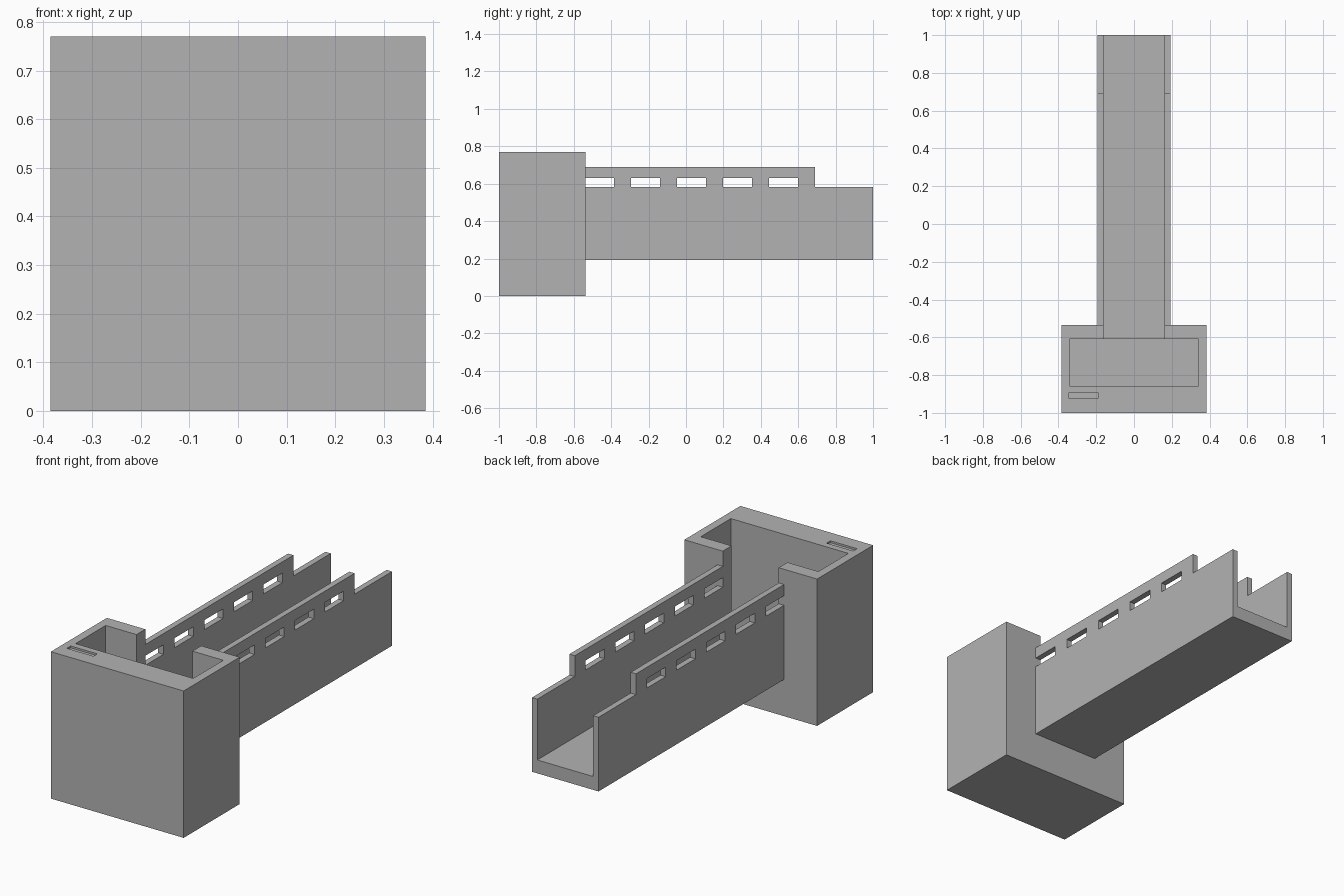
import bpy
import bmesh

cube = bpy.data.objects.get("Cube")
if cube:
    bpy.data.objects.remove(cube, do_unlink=True)

GREY = (0.45, 0.45, 0.45, 1.0)
grey = bpy.data.materials.new("plain grey")
grey.use_nodes = True
grey.diffuse_color = GREY
grey.node_tree.nodes["Principled BSDF"].inputs["Base Color"].default_value = GREY


def box(name, x, y, z):
    """Box from (min, max) pairs along each axis."""
    bm = bmesh.new()
    bmesh.ops.create_cube(bm, size=1)
    for v in bm.verts:
        v.co = [r[1] if c > 0 else r[0] for c, r in zip(v.co, (x, y, z))]
    mesh = bpy.data.meshes.new(name)
    bm.to_mesh(mesh)
    bm.free()
    mesh.materials.append(grey)
    obj = bpy.data.objects.new(name, mesh)
    bpy.context.collection.objects.link(obj)
    return obj


def cut(target, x, y, z):
    """Subtract a box from the target and discard the cutter."""
    cutter = box("cutter", x, y, z)
    cutter.hide_render = True
    mod = target.modifiers.new("cut", 'BOOLEAN')
    mod.operation = 'DIFFERENCE'
    mod.solver = 'EXACT'
    mod.object = cutter
    bpy.context.view_layer.objects.active = target
    bpy.ops.object.modifier_apply(modifier=mod.name)
    bpy.data.objects.remove(cutter, do_unlink=True)


HALF = 0.385          # half width of the housing
BACK = -0.536         # rear face of the housing
OUT, INN = 0.193, 0.162   # outer and inner half width of the channel
BOTTOM, FLOOR = 0.192, 0.262
ABOVE = 1.0

# Housing with its hopper, rear passage and shallow slot in the front rim
housing = box("housing", (-HALF, HALF), (-1, BACK), (0, 0.77))
cut(housing, (-0.341, 0.341), (-0.858, -0.609), (0.077, ABOVE))
cut(housing, (-INN, INN), (-0.7, -0.4), (FLOOR, ABOVE))
cut(housing, (-0.345, -0.19), (-0.925, -0.893), (0.76, ABOVE))

# U-shaped channel with raised rails that stop short of the open end
channel = box("channel", (-OUT, OUT), (BACK, 1), (BOTTOM, 0.69))
cut(channel, (-INN, INN), (-ABOVE, 1.2), (FLOOR, ABOVE))
cut(channel, (-0.5, 0.5), (0.69, 1.2), (0.581, ABOVE))

# Row of windows through both rails
for i in range(5):
    start = -0.54 + i * 0.246
    cut(channel, (-0.5, 0.5), (start, start + 0.155), (0.581, 0.631))
